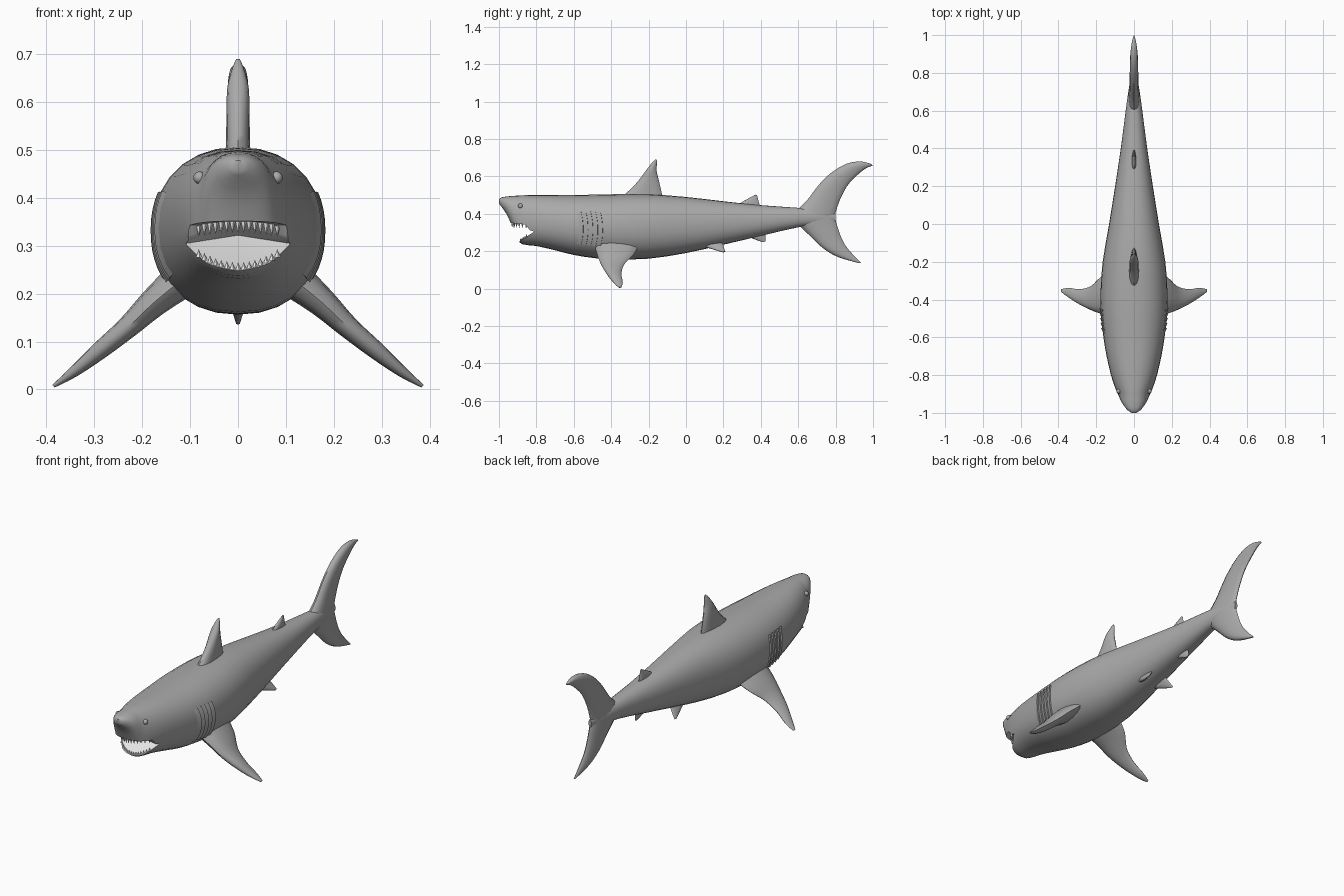
import bpy, bmesh, math
from mathutils import Vector

if "Cube" in bpy.data.objects:
    bpy.data.objects.remove(bpy.data.objects["Cube"])


def material(name, value):
    mat = bpy.data.materials.new(name)
    mat.use_nodes = True
    colour = (value, value, value, 1)
    mat.diffuse_color = colour
    mat.node_tree.nodes["Principled BSDF"].inputs["Base Color"].default_value = colour
    return mat


SKIN = material("grey skin", 0.4)
PALE = material("pale mouth", 0.8)


def finish(name, bm, mats, angle=50):
    bmesh.ops.recalc_face_normals(bm, faces=bm.faces)
    mesh = bpy.data.meshes.new(name)
    bm.to_mesh(mesh)
    bm.free()
    obj = bpy.data.objects.new(name, mesh)
    bpy.context.collection.objects.link(obj)
    for mat in mats:
        mesh.materials.append(mat)
    smooth(obj, angle)
    return obj


def smooth(obj, angle):
    bpy.ops.object.select_all(action="DESELECT")
    obj.select_set(True)
    bpy.context.view_layer.objects.active = obj
    bpy.ops.object.shade_smooth_by_angle(angle=math.radians(angle))


def refine(rows, steps):
    """Smooth curve through rows of numbers."""
    out = []
    for i in range(len(rows) - 1):
        a, b, c, d = (rows[max(0, min(len(rows) - 1, i + k))] for k in (-1, 0, 1, 2))
        for s in range(steps):
            t = s / steps
            out.append([q + t / 2 * (r - p + t * (2*p - 5*q + 4*r - u + t * (3*q - p - 3*r + u)))
                        for p, q, r, u in zip(a, b, c, d)])
    return out + [list(rows[-1])]


def loft(bm, rings, closed=True):
    rows = [[bm.verts.new(p) for p in ring] for ring in rings]
    for a, b in zip(rows, rows[1:]):
        n = len(a)
        for i in range(n if closed else n - 1):
            j = (i + 1) % n
            bm.faces.new((a[i], a[j], b[j], b[i]))
    if closed:
        bm.faces.new(rows[0])
        bm.faces.new(rows[-1])


# Body stations: y, half width, top z, bottom z
STATIONS = refine([
    (-1, .012, .478, .455), (-.985, .035, .488, .435), (-.96, .055, .492, .4),
    (-.935, .07, .495, .345), (-.905, .083, .497, .27), (-.875, .097, .499, .237),
    (-.8, .122, .5, .228), (-.7, .145, .5, .205), (-.6, .162, .5, .18),
    (-.48, .175, .503, .162), (-.36, .177, .505, .157), (-.2, .166, .505, .16),
    (0, .132, .49, .19), (.2, .1, .467, .235), (.4, .07, .446, .282),
    (.6, .044, .432, .328), (.72, .027, .42, .34), (.8, .008, .4, .36)], 2)


def ring_point(station, angle, lift=0):
    y, w, top, low = station
    c, s = math.cos(angle), math.sin(angle)
    power = 0.9
    x = math.copysign(abs(c) ** power, c) * (w + lift)
    z = (top + low) / 2 + math.copysign(abs(s) ** power, s) * ((top - low) / 2 + lift)
    return Vector((x, y, z))


def station_at(y):
    for a, b in zip(STATIONS, STATIONS[1:]):
        if a[0] <= y <= b[0]:
            t = (y - a[0]) / (b[0] - a[0])
            return [p + t * (q - p) for p, q in zip(a, b)]


bm = bmesh.new()
loft(bm, [[ring_point(s, math.tau * k / 28) for k in range(28)] for s in STATIONS])
body = finish("body", bm, [SKIN, PALE])

# Open mouth, cut as a wedge that is deepest in the middle
side = [(-1.1, .365), (-.86, .342), (-.825, .3), (-.86, .28), (-1.1, .19)]
middle = [(-1.1, .365), (-.86, .345), (-.76, .322), (-.885, .25), (-1.1, .165)]
bm = bmesh.new()
loft(bm, [[(x, y, z) for y, z in shape]
          for x, shape in ((-.14, side), (0, middle), (.14, side))])
bmesh.ops.triangulate(bm, faces=bm.faces)
for face in bm.faces:
    face.material_index = 1
cutter = finish("mouth_cutter", bm, [SKIN, PALE])
cutter.hide_render = True
cut = body.modifiers.new("mouth", "BOOLEAN")
cut.operation, cut.solver, cut.object = "DIFFERENCE", "EXACT", cutter
bpy.context.view_layer.objects.active = body
bpy.ops.object.modifier_apply(modifier=cut.name)
bpy.data.objects.remove(cutter)
smooth(body, 40)


# Teeth: rows of small cones along the jaw arcs
def teeth(name, count, span, front, back, z_mid, z_side, height):
    bm = bmesh.new()
    for i in range(count):
        u = 2 * i / (count - 1) - 1
        base = Vector((u * span, front + (back - front) * u * u, z_mid + (z_side - z_mid) * u * u))
        ring = [bm.verts.new(base + Vector((.007 * math.cos(a), .005 * math.sin(a), 0)))
                for a in (math.tau * k / 5 for k in range(5))]
        tip = bm.verts.new(base + Vector((0, 0, height)))
        for a, b in zip(ring, ring[1:] + ring[:1]):
            bm.faces.new((a, b, tip))
        bm.faces.new(ring)
    finish(name, bm, [PALE], 20)


teeth("upper_teeth", 15, .082, -.93, -.855, .352, .344, -.026)
teeth("lower_teeth", 15, .082, -.886, -.852, .249, .276, .017)


# Fins: sections of leading point, trailing point and half thickness
def fin(name, sections, normal=(1, 0, 0), flip=1):
    normal = Vector(normal).normalized()
    rings = []
    for row in refine(sections, 3):
        lead, trail, half = Vector(row[:3]), Vector(row[3:6]), row[6]
        ring = []
        for k in range(14):
            a = math.tau * k / 14
            c = (1 - math.cos(a)) / 2
            p = lead.lerp(trail, c) + normal * (math.sin(a) * half * (1.15 - .5 * c))
            p.x *= flip
            ring.append(p)
        rings.append(ring)
    bm = bmesh.new()
    loft(bm, rings)
    finish(name, bm, [SKIN])


def upright(rows):
    return [(0, ly, lz, 0, ty, tz, h) for ly, lz, ty, tz, h in rows]


fin("dorsal_fin", upright([
    (-.36, .48, -.12, .48, .03), (-.315, .515, -.128, .505, .027), (-.26, .57, -.142, .565, .026),
    (-.215, .63, -.157, .63, .024), (-.185, .67, -.155, .67, .013), (-.165, .69, -.157, .69, .004)]))
fin("tail_upper_lobe", upright([
    (.58, .41, .79, .37, .034), (.645, .47, .81, .44, .028), (.71, .555, .835, .5, .025),
    (.78, .622, .87, .56, .024), (.86, .668, .925, .615, .022), (.935, .68, .965, .645, .015),
    (.993, .665, .998, .657, .004)]))
fin("tail_lower_lobe", upright([
    (.58, .36, .79, .4, .034), (.665, .28, .82, .3, .026), (.73, .218, .85, .235, .022),
    (.81, .17, .89, .185, .016), (.925, .136, .935, .138, .004)]))
fin("second_dorsal_fin", upright([
    (.27, .445, .4, .43, .013), (.315, .472, .39, .46, .011), (.37, .502, .38, .5, .003)]))
fin("anal_fin", upright([
    (.3, .29, .42, .3, .014), (.35, .27, .425, .28, .011), (.41, .248, .425, .252, .003)]))

for label, flip in (("left", 1), ("right", -1)):
    fin(label + "_pectoral_fin", [
        (x, ly, z, x, ty, z, h) for x, z, ly, ty, h in (
            (.11, .235, -.49, -.25, .044), (.175, .182, -.475, -.28, .033),
            (.23, .13, -.455, -.33, .025), (.29, .08, -.425, -.345, .02),
            (.345, .035, -.39, -.338, .012), (.385, .007, -.36, -.345, .004))],
        (.7, 0, .7), flip)
    fin(label + "_pelvic_fin", [
        (.035, .04, .25, .035, .19, .26, .016), (.055, .11, .222, .055, .2, .23, .012),
        (.08, .195, .195, .08, .21, .197, .003)], (.8, 0, .6), flip)

    # Eye ball set in the side of the snout
    bm = bmesh.new()
    bmesh.ops.create_uvsphere(bm, u_segments=12, v_segments=8, radius=.013)
    eye = finish(label + "_eye", bm, [SKIN])
    eye.location = ring_point(station_at(-.885), .55)
    eye.location.x *= flip

    # Gill flaps: thin strips rising from the flank towards the rear
    bm = bmesh.new()
    for i in range(5):
        start = -.585 + .026 * i
        strip = []
        for step, lift in ((0, -.001), (.023, .006), (.025, -.004)):
            row = []
            for k in range(11):
                bow = .012 * math.sin(math.pi * k / 10)
                p = ring_point(station_at(start + step + bow), -.62 + .105 * k, lift)
                p.x *= flip
                row.append(p)
            strip.append(row)
        loft(bm, strip, closed=False)
    finish(label + "_gills", bm, [SKIN], 30)
